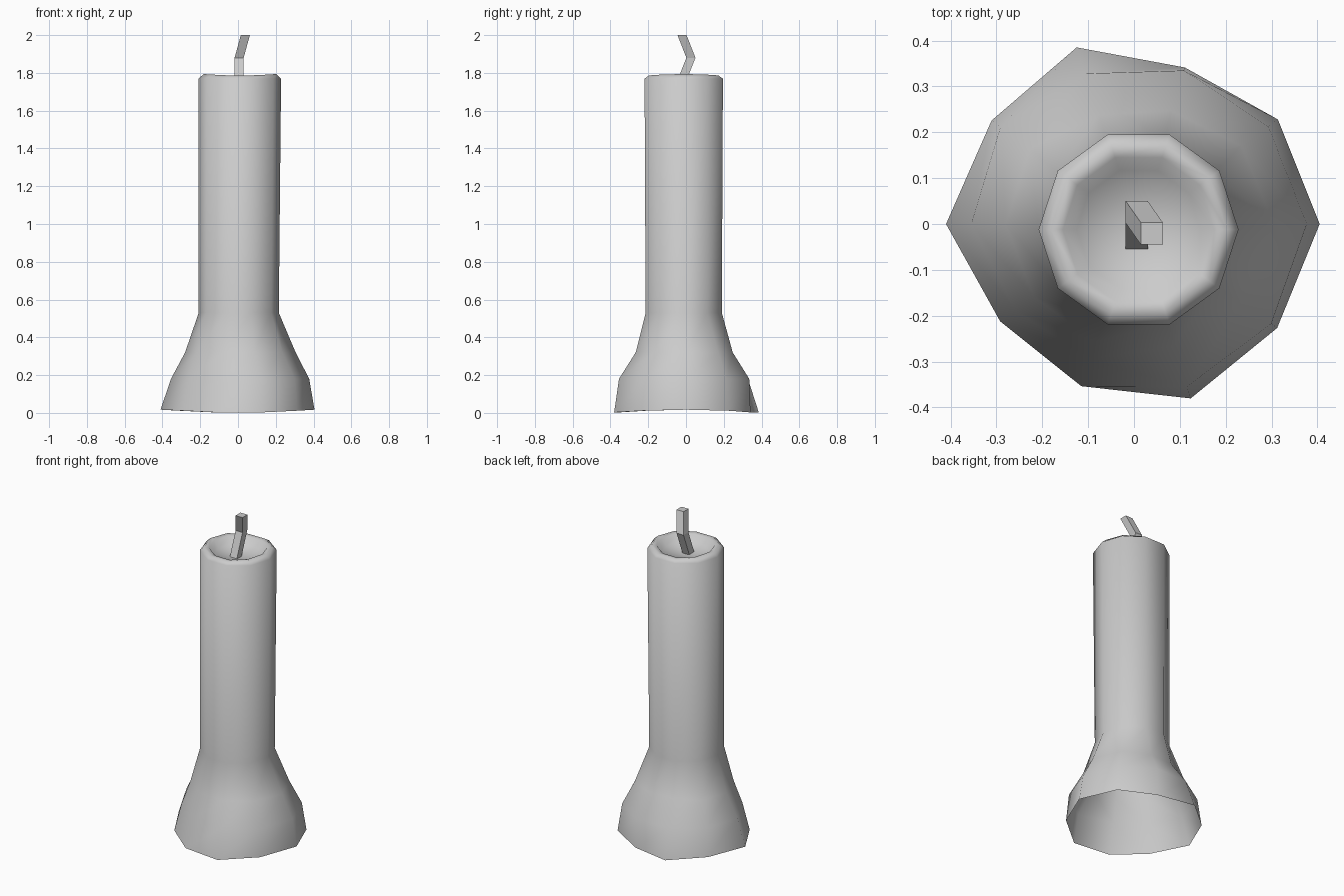
import bpy, bmesh, math

if "Cube" in bpy.data.objects:
    bpy.data.objects.remove(bpy.data.objects["Cube"])

SIDES = 10


def ring(bm, radii, z, cx=0.0, cy=0.0, wobble=0.0):
    """Ten-sided ring; radii is one number or one per corner."""
    if not isinstance(radii, (list, tuple)):
        radii = [radii] * SIDES
    verts = []
    for i, r in enumerate(radii):
        a = 2 * math.pi * i / SIDES
        verts.append(bm.verts.new((cx + r * math.cos(a), cy + r * math.sin(a),
                                   z + wobble * math.cos(2 * a))))
    return verts


def bridge(bm, lower, upper):
    n = len(lower)
    for i in range(n):
        j = (i + 1) % n
        bm.faces.new((lower[i], lower[j], upper[j], upper[i]))


def finish(bm, name, smooth):
    mesh = bpy.data.meshes.new(name)
    bm.to_mesh(mesh)
    bm.free()
    obj = bpy.data.objects.new(name, mesh)
    bpy.context.collection.objects.link(obj)
    for p in mesh.polygons:
        p.use_smooth = smooth
    return obj


# Wax body: uneven melted skirt (open underneath), straight shaft, cupped top
bm = bmesh.new()
cx, cy = 0.01, -0.012
rings = [
    ring(bm, [.405, .388, .359, .405, .384, .41, .361, .372, .40, .386], 0.009, wobble=0.008),
    ring(bm, [.377, .362, .352, .345, .36, .355, .32, .31, .373, .37], 0.18),
    ring(bm, [.305, .29, .26, .25, .28, .28, .27, .27, .28, .29], 0.32),
    ring(bm, 0.212, 0.53, 0.004, -0.012),
    ring(bm, 0.218, 1.77, cx, cy),
    ring(bm, 0.192, 1.79, cx, cy, 0.004),
    ring(bm, 0.165, 1.785, cx, cy, 0.003),
    ring(bm, 0.135, 1.745, cx, cy),
]
for low, high in zip(rings, rings[1:]):
    bridge(bm, low, high)
centre = bm.verts.new((cx, cy, 1.733))
for i in range(SIDES):
    bm.faces.new((rings[-1][i], rings[-1][(i + 1) % SIDES], centre))
finish(bm, "candle_wax", True)

# Bent square wick
bm = bmesh.new()
h = 0.024
path = [(0.006, -0.032, 1.733), (0.006, 0.026, 1.88), (0.039, -0.021, 2.0)]
sections = [[bm.verts.new((x + sx * h, y + sy * h, z))
             for sx, sy in ((-1, -1), (1, -1), (1, 1), (-1, 1))] for x, y, z in path]
for low, high in zip(sections, sections[1:]):
    bridge(bm, low, high)
bm.faces.new(sections[0][::-1])
bm.faces.new(sections[-1])
finish(bm, "wick", False)
